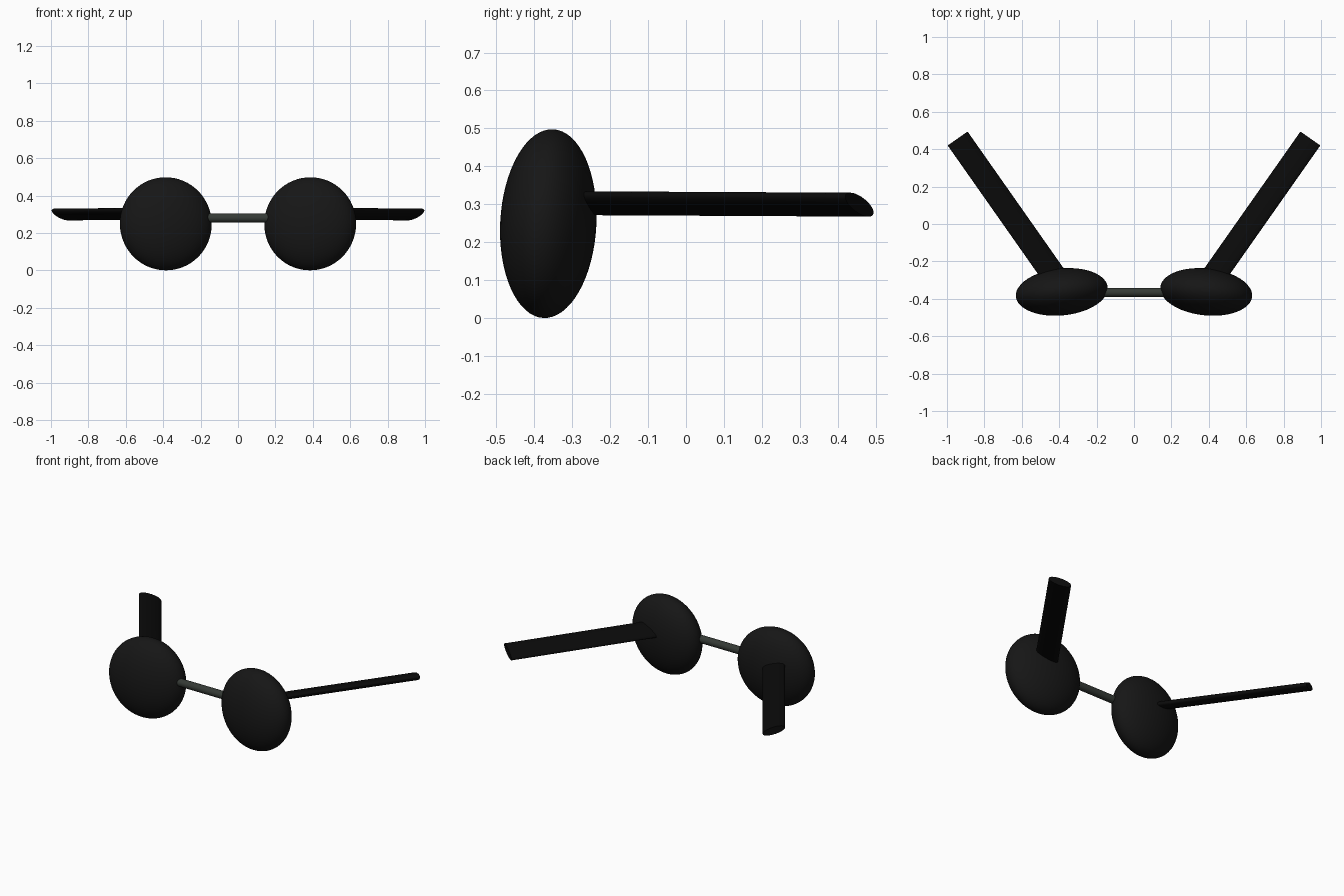
import bpy, bmesh
from math import radians, sin, cos
from mathutils import Vector, Matrix, Euler

if "Cube" in bpy.data.objects:
    bpy.data.objects.remove(bpy.data.objects["Cube"])


def material(name, rgb):
    m = bpy.data.materials.new(name)
    m.diffuse_color = (*rgb, 1)
    m.use_nodes = True
    m.node_tree.nodes["Principled BSDF"].inputs["Base Color"].default_value = m.diffuse_color
    return m


def finish(bm, name, mat, mirrored):
    mesh = bpy.data.meshes.new(name)
    bm.to_mesh(mesh)
    bm.free()
    mesh.materials.append(mat)
    ob = bpy.data.objects.new(name, mesh)
    bpy.context.collection.objects.link(ob)
    bpy.ops.object.select_all(action='DESELECT')
    ob.select_set(True)
    bpy.context.view_layer.objects.active = ob
    bpy.ops.object.shade_smooth_by_angle(angle=radians(40))
    if mirrored:
        ob.modifiers.new("Mirror", 'MIRROR').use_mirror_merge = False
    return ob


def rod(name, start, end, half_w, half_h, roll, mat, mirrored):
    """Elliptical rod between two points; roll lifts its outer edge."""
    start, end = Vector(start), Vector(end)
    d = (end - start).normalized()
    side = d.cross(Vector((0, 0, 1))).normalized()
    up = side.cross(d)
    major = side * cos(roll) + up * sin(roll)
    minor = d.cross(major)
    basis = Matrix((major * half_w, minor * half_h, d * (end - start).length)).transposed()
    bm = bmesh.new()
    bmesh.ops.create_cone(bm, cap_ends=True, segments=48, radius1=1, radius2=1, depth=1,
                          matrix=Matrix.Translation((start + end) / 2) @ basis.to_4x4())
    return finish(bm, name, mat, mirrored)


lens_black = material("lens_black", (0.008, 0.008, 0.008))
arm_black = material("arm_black", (0.003, 0.003, 0.003))
bridge_grey = material("bridge_grey", (0.035, 0.042, 0.036))

# Lenses: flattened spheres, slightly toed and tilted
bm = bmesh.new()
bmesh.ops.create_uvsphere(
    bm, u_segments=48, v_segments=32, radius=1,
    matrix=Matrix.LocRotScale(Vector((0.386, -0.363, 0.249)),
                              Euler((radians(-3), 0, radians(-6))),
                              Vector((0.247, 0.125, 0.249))))
finish(bm, "lens", lens_black, True)

# Temple arms: flat rolled elliptical bars splaying outwards
rod("temple_arm", (0.397, -0.32, 0.303), (0.943, 0.457, 0.299),
    0.0686, 0.0225, radians(20), arm_black, True)

# Bridge between the lenses
rod("bridge", (-0.165, -0.366, 0.28), (0.165, -0.366, 0.28),
    0.024, 0.024, 0, bridge_grey, False)
